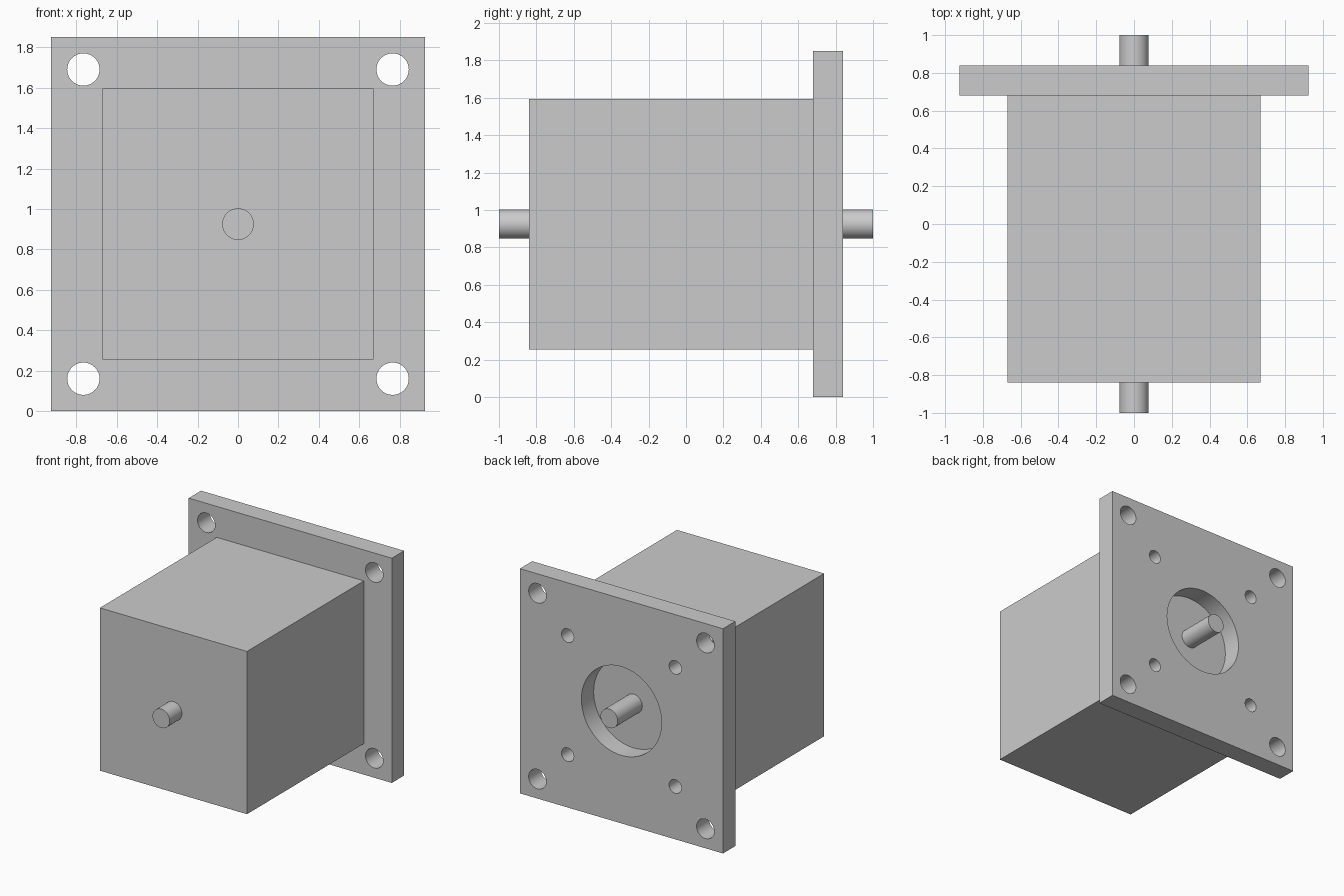
import bpy
from math import radians

if "Cube" in bpy.data.objects:
    bpy.data.objects.remove(bpy.data.objects["Cube"])

ZC = 0.925                 # height of the shaft axis
PLATE_Y = (0.68, 0.84)     # mounting plate thickness range


def box(name, half, y0, y1):
    bpy.ops.mesh.primitive_cube_add(size=1, location=(0, (y0 + y1) / 2, ZC))
    ob = bpy.context.object
    ob.name = name
    ob.scale = (2 * half, y1 - y0, 2 * half)
    bpy.ops.object.transform_apply(location=False, rotation=False, scale=True)
    return ob


def rod(name, r, y0, y1, x=0, z=0, sides=64):
    bpy.ops.mesh.primitive_cylinder_add(
        vertices=sides, radius=r, depth=y1 - y0,
        location=(x, (y0 + y1) / 2, ZC + z), rotation=(radians(90), 0, 0))
    ob = bpy.context.object
    ob.name = name
    return ob


def smooth(ob):
    bpy.ops.object.select_all(action='DESELECT')
    ob.select_set(True)
    bpy.context.view_layer.objects.active = ob
    bpy.ops.object.shade_smooth_by_angle(angle=radians(30))


# Motor body and mounting plate
box("motor_body", 0.67, -0.84, PLATE_Y[0])
plate = box("mounting_plate", 0.925, *PLATE_Y)

# Plate openings: centre bore, corner bolt holes, inner screw holes
cut_y = (PLATE_Y[0] - 0.1, PLATE_Y[1] + 0.1)
cutters = [rod("bore_cutter", 0.365, *cut_y)]
for offset, r in ((0.765, 0.08), (0.49, 0.056)):
    for sx in (-1, 1):
        for sz in (-1, 1):
            cutters.append(rod("hole_cutter", r, *cut_y, sx * offset, sz * offset, 48))
for c in cutters:
    mod = plate.modifiers.new("hole", 'BOOLEAN')
    mod.object = c
    mod.operation = 'DIFFERENCE'
    mod.solver = 'EXACT'
    c.hide_render = True
bpy.ops.object.select_all(action='DESELECT')
plate.select_set(True)
bpy.context.view_layer.objects.active = plate
for mod in list(plate.modifiers):
    bpy.ops.object.modifier_apply(modifier=mod.name)
for c in cutters:
    bpy.data.objects.remove(c, do_unlink=True)
smooth(plate)

# Shaft ends on both sides of the body
smooth(rod("front_shaft", 0.078, -1.0, -0.84))
smooth(rod("rear_shaft", 0.078, PLATE_Y[0], 1.0))
